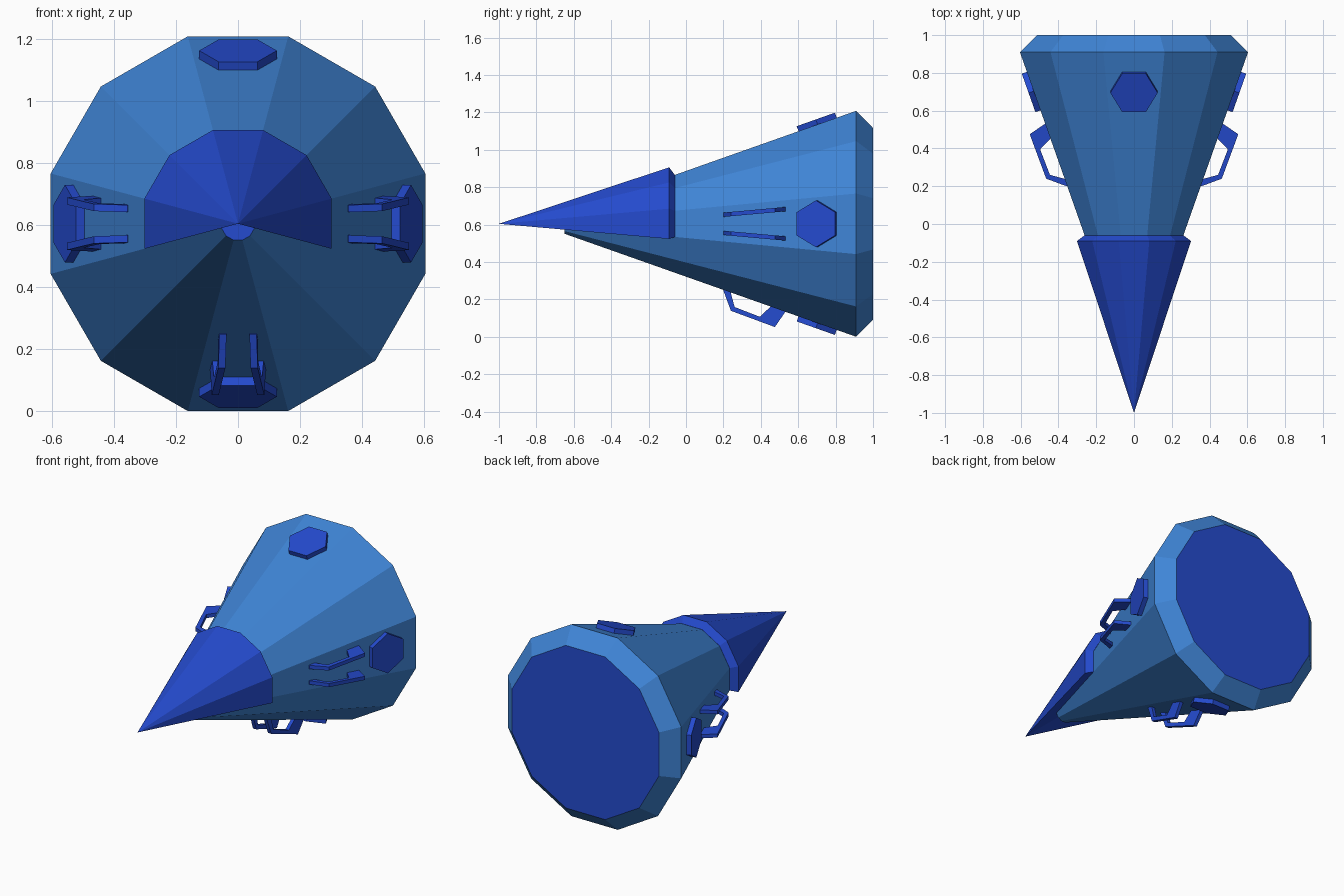
import bpy
from math import sin, cos, radians, atan, pi

if "Cube" in bpy.data.objects:
    bpy.data.objects.remove(bpy.data.objects["Cube"])

ZC = 0.604                 # height of the long axis
K = 1 / cos(pi / 12)       # flat radius -> corner radius of a 12-gon


def material(name, rgb):
    m = bpy.data.materials.new(name)
    m.diffuse_color = (*rgb, 1)
    m.use_nodes = True
    m.node_tree.nodes["Principled BSDF"].inputs["Base Color"].default_value = m.diffuse_color
    return m


STEEL = material("steel_blue", (0.05, 0.235, 0.68))
BLUE = material("deep_blue", (0.018, 0.07, 0.62))


def make(name, verts, faces, *mats):
    me = bpy.data.meshes.new(name)
    me.from_pydata(verts, [], faces)
    for m in mats:
        me.materials.append(m)
    ob = bpy.data.objects.new(name, me)
    bpy.context.collection.objects.link(ob)
    return ob


def around(deg, r, y, t=0):
    """Point at radius r in direction deg (0 = up), shifted t sideways."""
    a = radians(deg)
    return (r * sin(a) + t * cos(a), y, ZC + r * cos(a) - t * sin(a))


def prism(name, a, b, mat):
    """Solid between two matching outlines."""
    n = len(a)
    faces = [tuple(range(n))[::-1], tuple(range(n, 2 * n))]
    faces += [(i, (i + 1) % n, n + (i + 1) % n, n + i) for i in range(n)]
    return make(name, a + b, faces, mat)


# Twelve-sided tapered body with blue end caps
rings = [(-0.65, 0.053), (0.91, 0.604), (1.0, 0.512)]
verts = [around(15 + 30 * i, r * K, y) for y, r in rings for i in range(12)]
faces = [(12 * s + i, 12 * s + 12 + i, 12 * s + 12 + (i + 1) % 12, 12 * s + (i + 1) % 12)
         for s in range(2) for i in range(12)]
faces += [tuple(range(12)), tuple(range(24, 36))[::-1]]
body = make("body", verts, faces, STEEL, BLUE)
for p in body.data.polygons[-2:]:
    p.material_index = 1

# Pointed canopy: seven upper sides of a larger cone, bevelled onto the body
angles = range(-105, 106, 30)
verts = [(0, -1, ZC)]
verts += [around(a, 0.302 * K, -0.09) for a in angles]
verts += [around(a, 0.262 * K, -0.06) for a in angles]
verts += [(0, -0.09, ZC), (0, -0.06, ZC)]
faces = [(0, 1 + i, 2 + i) for i in range(7)]
faces += [(1 + i, 9 + i, 10 + i, 2 + i) for i in range(7)]
faces += [(9 + i, 18, 10 + i) for i in range(7)]
faces += [(0, 17, 1), (1, 17, 18, 9), (0, 8, 17), (8, 16, 18, 17)]
make("canopy", verts, faces, BLUE)

# Hexagonal plates on four sides, lying along the body slope
slope = atan(0.551 / 1.56)


def hexagon(deg, r, y):
    out = []
    for i in range(6):
        u, v = 0.125 * cos(i * pi / 3), 0.125 * sin(i * pi / 3)
        out.append(around(deg, r + v * sin(slope), y + v * cos(slope), u))
    return out


for side, deg in (("top", 0), ("right", 90), ("bottom", 180), ("left", 270)):
    prism(side + "_plate", hexagon(deg, 0.52, 0.707), hexagon(deg, 0.558, 0.694), BLUE)

# Paired bent rails on three sides, spreading towards the back (y, radius)
profile = [(0.21, 0.34), (0.2, 0.357), (0.24, 0.465), (0.475, 0.552), (0.535, 0.465),
           (0.53, 0.44), (0.445, 0.42), (0.455, 0.44), (0.395, 0.497), (0.26, 0.445),
           (0.237, 0.36), (0.235, 0.345)]
for side, deg in (("right", 90), ("bottom", 180), ("left", 270)):
    for n, s in enumerate((1, -1)):
        outline = [[around(deg, r, y, s * (t + 0.09 * (y - 0.2))) for y, r in profile]
                   for t in (0.037, 0.06)]
        prism(f"{side}_rail_{n + 1}", *outline, BLUE)

# Make all normals face outward
import bmesh
for ob in bpy.data.objects:
    bm = bmesh.new()
    bm.from_mesh(ob.data)
    bmesh.ops.recalc_face_normals(bm, faces=bm.faces)
    bm.to_mesh(ob.data)
    bm.free()
